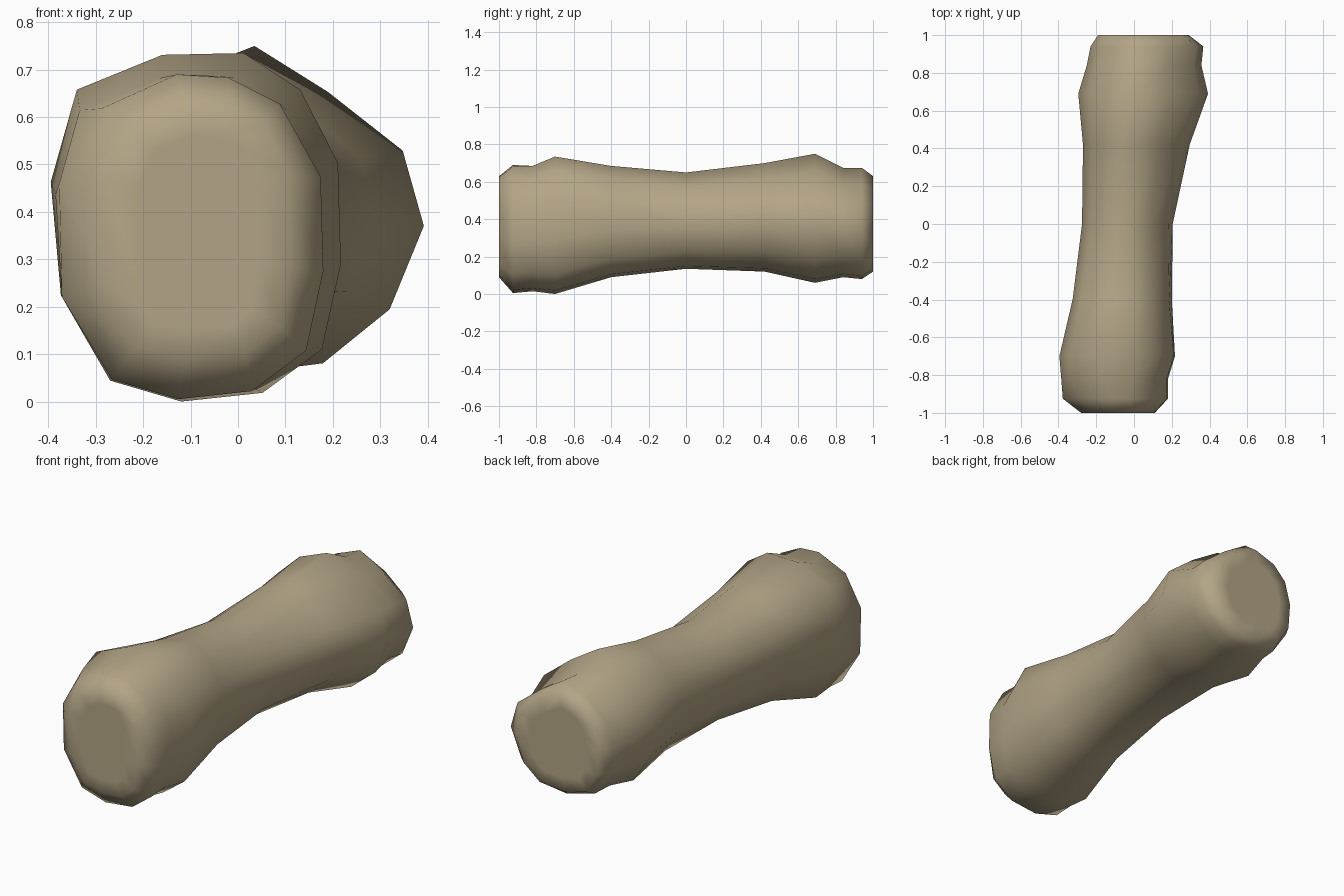
import bpy, bmesh
from math import copysign

if "Cube" in bpy.data.objects:
    bpy.data.objects.remove(bpy.data.objects["Cube"])

# Normalised outlines of the front tip, front knuckle and back knuckle, same point order
TIP = [(-1, .33), (-.68, .79), (-.11, 1), (.28, .98), (.67, .82), (.98, .37),
       (1, -.21), (.87, -.7), (.46, -.95), (-.1, -1), (-.6, -.88), (-.98, -.37)]
FRONT = [(-1, .26), (-.82, .79), (-.23, .99), (.33, 1), (.72, .79), (.98, .37),
         (1, -.21), (.87, -.7), (.46, -.95), (-.1, -1), (-.59, -.88), (-.93, -.39)]
BACK = [(-1, .05), (-.84, .5), (-.5, .82), (-.04, 1), (.41, .72), (.87, .36),
        (1, -.1), (.79, -.61), (.38, -.94), (-.1, -1), (-.65, -.85), (-.95, -.4)]

# Stations along the shaft: y, x min, x max, z min, z max
STATIONS = [
    (-1.00, -.28, .11, .09, .63),
    (-.925, -.377, .18, .005, .69),
    (-.82, -.385, .18, .015, .685),
    (-.70, -.395, .217, .00, .735),
    (-.40, -.325, .20, .09, .685),
    (0.00, -.275, .205, .135, .65),
    (.42, -.27, .295, .12, .70),
    (.69, -.295, .392, .06, .75),
    (.84, -.25, .357, .09, .675),
    (.94, -.23, .367, .08, .675),
    (1.00, -.19, .29, .12, .63),
]


def square(v, power):
    return copysign(abs(v) ** power, v)


tan = bpy.data.materials.new("bone tan")
tan.diffuse_color = (.45, .375, .24, 1)
tan.use_nodes = True
tan.node_tree.nodes["Principled BSDF"].inputs["Base Color"].default_value = tan.diffuse_color

# Shaft lofted through the stations; the end rings are a little squarer
bm = bmesh.new()
rings = []
for y, x0, x1, z0, z1 in STATIONS:
    t = min(1, max(0, y + .7))
    p = .85 if abs(y) == 1 else 1
    cx, hx, cz, hz = (x0 + x1) / 2, (x1 - x0) / 2, (z0 + z1) / 2, (z1 - z0) / 2
    start = TIP if y < -.9 else FRONT
    rings.append([bm.verts.new((cx + hx * square(a[0] + (b[0] - a[0]) * t, p), y,
                                cz + hz * square(a[1] + (b[1] - a[1]) * t, p)))
                  for a, b in zip(start, BACK)])
n = len(FRONT)
for r, s in zip(rings, rings[1:]):
    for i in range(n):
        j = (i + 1) % n
        bm.faces.new((r[i], r[j], s[j], s[i]))

# Flat end caps with an inset centre
caps = [bm.faces.new(rings[0]), bm.faces.new(rings[-1])]
bmesh.ops.recalc_face_normals(bm, faces=bm.faces)
bmesh.ops.inset_individual(bm, faces=caps, thickness=.07)
for f in bm.faces:
    f.smooth = True

mesh = bpy.data.meshes.new("bone_shaft")
bm.to_mesh(mesh)
bm.free()
mesh.materials.append(tan)
bone = bpy.data.objects.new("bone_shaft", mesh)
bpy.context.collection.objects.link(bone)
